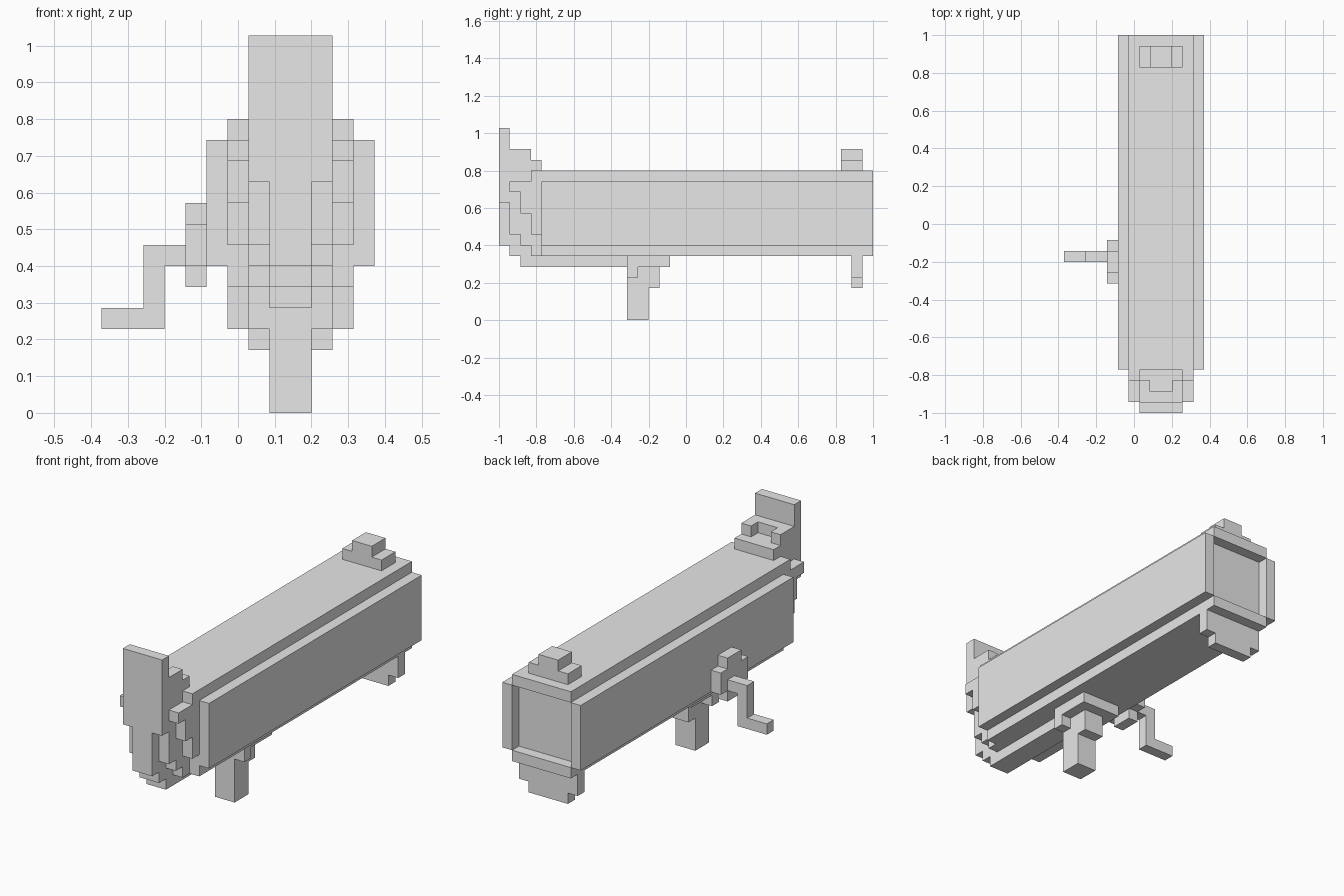
import bpy, bmesh
from mathutils import Vector

old = bpy.data.objects.get("Cube")
if old:
    bpy.data.objects.remove(old, do_unlink=True)

U = 2 / 35                               # one block
ORIGIN = Vector((6.5, 17.5, 0))          # block position of the world origin

grey = bpy.data.materials.new("light_grey")
grey.use_nodes = True
grey.diffuse_color = (0.8, 0.8, 0.8, 1)
grey.node_tree.nodes["Principled BSDF"].inputs["Base Color"].default_value = (0.8, 0.8, 0.8, 1)


def prism(name, axis, start, end, outline):
    """Extrude a stepped outline along x, y or z, in block units."""
    place = {"x": lambda a, b, t: (t, a, b),
             "y": lambda a, b, t: (a, t, b),
             "z": lambda a, b, t: (a, b, t)}[axis]
    bm = bmesh.new()
    verts = [bm.verts.new((Vector(place(a, b, start)) - ORIGIN) * U) for a, b in outline]
    face = bm.faces.new(verts)
    shift = Vector(place(0, 0, end - start)) * U
    grown = bmesh.ops.extrude_face_region(bm, geom=[face], use_keep_orig=True)
    bmesh.ops.translate(bm, vec=shift,
                        verts=[v for v in grown["geom"] if isinstance(v, bmesh.types.BMVert)])
    bmesh.ops.recalc_face_normals(bm, faces=bm.faces)
    mesh = bpy.data.meshes.new(name)
    bm.to_mesh(mesh)
    bm.free()
    mesh.materials.append(grey)
    obj = bpy.data.objects.new(name, mesh)
    bpy.context.collection.objects.link(obj)
    return obj


def box(name, x, y, z):
    return prism(name, "x", x[0], x[1],
                 [(y[0], z[0]), (y[1], z[0]), (y[1], z[1]), (y[0], z[1])])


def pair(name, x, outline):
    """The same slab on both sides of the body's centre plane."""
    prism(name + "_right", "x", x[0], x[1], outline)
    prism(name + "_left", "x", 18 - x[1], 18 - x[0], outline)


# Long body: core, recessed at the back, wrapped in plates
box("body_core", (6, 12), (4, 34), (7, 13))
box("top_plate", (6, 12), (4, 35), (13, 14))
box("bottom_plate", (6, 12), (4, 35), (6, 7))
pair("side_panel", (5, 6), [(4, 7), (35, 7), (35, 13), (4, 13)])

# Stepped front shield with the notched front sight on top
prism("shield_centre", "x", 8, 10,
      [(0, 18), (0, 7), (1, 7), (1, 6), (2, 6), (2, 5), (4, 5),
       (4, 15), (2, 15), (2, 16), (1, 16), (1, 18)])
pair("shield_inner", (7, 8),
     [(0, 18), (0, 11), (1, 11), (1, 8), (2, 8), (2, 7), (3, 7), (3, 6),
      (4, 6), (4, 15), (3, 15), (3, 16), (1, 16), (1, 18)])
pair("shield_outer", (6, 7),
     [(1, 13), (1, 12), (2, 12), (2, 10), (3, 10), (3, 8),
      (4, 8), (4, 14), (3, 14), (3, 13)])

# Underside ridge, mount and leg
box("bottom_ridge", (8, 10), (4, 12), (5, 6))
prism("mount", "x", 7, 11, [(12, 4), (13, 4), (13, 5), (16, 5), (16, 6), (12, 6)])
prism("leg", "x", 8, 10, [(12, 0), (14, 0), (14, 3), (15, 3), (15, 5), (12, 5)])

# Rear sight and rear foot
prism("rear_sight", "y", 32, 34,
      [(7, 14), (11, 14), (11, 15), (10, 15), (10, 16), (8, 16), (8, 15), (7, 15)])
prism("rear_foot", "y", 33, 34,
      [(7, 3), (11, 3), (11, 4), (12, 4), (12, 6), (6, 6), (6, 4), (7, 4)])

# Crank on the right side
prism("crank_hub", "x", 4, 5,
      [(13, 6), (15, 6), (15, 7), (16, 7), (16, 9), (15, 9),
       (15, 10), (13, 10), (13, 9), (12, 9), (12, 7), (13, 7)])
prism("crank_handle", "y", 14, 15,
      [(0, 4), (3, 4), (3, 7), (4, 7), (4, 8), (2, 8), (2, 5), (0, 5)])
